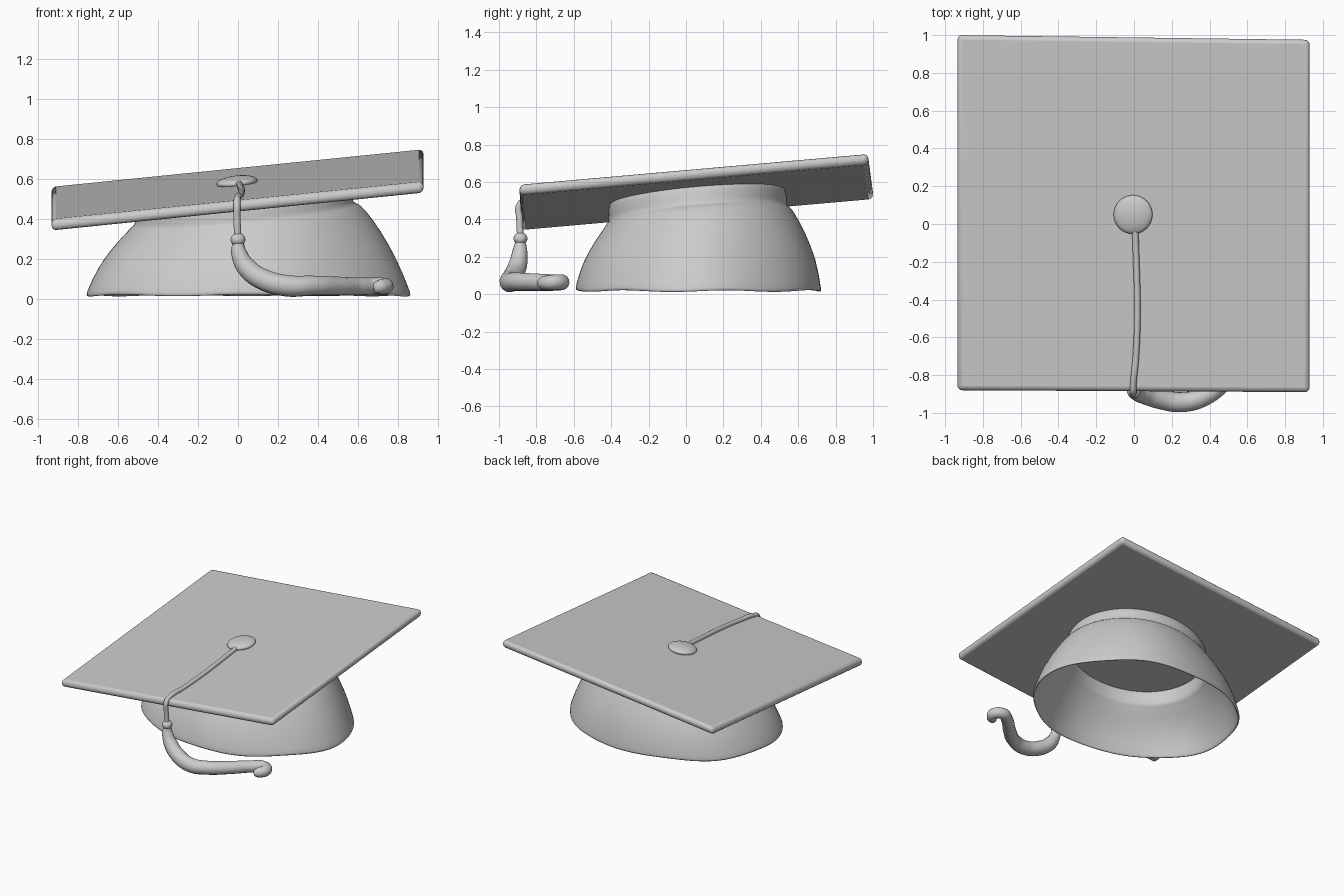
import bpy, bmesh, math
from mathutils import Matrix

if "Cube" in bpy.data.objects:
    bpy.data.objects.remove(bpy.data.objects["Cube"])

SX, SY = 0.102, 0.088           # slope of the tilted board in x and y


def top(x, y):                  # height of the board's upper surface
    return 0.575 + SX * x + SY * (y - 0.05)


def make(name, bm):
    me = bpy.data.meshes.new(name)
    bm.to_mesh(me)
    bm.free()
    ob = bpy.data.objects.new(name, me)
    bpy.context.collection.objects.link(ob)
    return ob


def select(ob):
    bpy.ops.object.select_all(action='DESELECT')
    ob.select_set(True)
    bpy.context.view_layer.objects.active = ob


def tube(name, pts, depth):     # smooth tube through (x, y, z, radius) points
    cu = bpy.data.curves.new(name, 'CURVE')
    cu.dimensions = '3D'
    cu.bevel_depth, cu.bevel_resolution = depth, 5
    cu.resolution_u, cu.use_fill_caps = 8, True
    sp = cu.splines.new('BEZIER')
    sp.bezier_points.add(len(pts) - 1)
    for bp, (x, y, z, r) in zip(sp.bezier_points, pts):
        bp.co = (x, y, z)
        bp.radius = r / depth
        bp.handle_left_type = bp.handle_right_type = 'AUTO'
    ob = bpy.data.objects.new(name, cu)
    bpy.context.collection.objects.link(ob)
    select(ob)
    bpy.ops.object.convert(target='MESH')
    bpy.ops.object.shade_smooth_by_angle(angle=math.radians(50))


def ball(name, loc, scale, tilt=False):
    bm = bmesh.new()
    bmesh.ops.create_uvsphere(bm, u_segments=32, v_segments=16, radius=1)
    for v in bm.verts:
        x, y, z = (a * b for a, b in zip(v.co, scale))
        v.co = (x, y, z + (SX * x + SY * y if tilt else 0))
    bmesh.ops.translate(bm, vec=loc, verts=bm.verts)
    ob = make(name, bm)
    select(ob)
    bpy.ops.object.shade_smooth()


# square board, tilted to one side and to the front
corners = [(-0.935, -0.88), (0.93, -0.89), (0.93, 0.975), (-0.935, 1.0)]
bm = bmesh.new()
lo = [bm.verts.new((x, y, top(x, y) - 0.057)) for x, y in corners]
hi = [bm.verts.new((x, y, top(x, y))) for x, y in corners]
bm.faces.new(lo[::-1])
bm.faces.new(hi)
for i in range(4):
    j = (i + 1) % 4
    bm.faces.new((lo[i], lo[j], hi[j], hi[i]))
board = make("board", bm)
bev = board.modifiers.new("round_edges", 'BEVEL')
bev.width, bev.segments = 0.024, 3
select(board)
bpy.ops.object.shade_smooth_by_angle(angle=math.radians(40))

# hollow cap: rings of (z, centre x, centre y, radius x, radius y, tilt, waviness)
rings = [
    (0.018, 0.045, 0.070, 0.818, 0.660, 0.0, 0.012),
    (0.045, 0.045, 0.070, 0.808, 0.655, 0.0, 0.012),
    (0.170, 0.042, 0.075, 0.755, 0.628, 0.2, 0.014),
    (0.300, 0.038, 0.075, 0.672, 0.565, 0.6, 0.012),
    (0.385, 0.035, 0.070, 0.598, 0.510, 1.0, 0.006),
    (0.412, 0.033, 0.068, 0.570, 0.492, 1.0, 0.003),
    (0.418, 0.030, 0.065, 0.548, 0.478, 1.0, 0.0),
    (0.460, 0.028, 0.062, 0.545, 0.480, 1.0, 0.0),
    (0.525, 0.025, 0.060, 0.535, 0.472, 1.0, 0.0),
]
N = 48
bm = bmesh.new()
prev = None
for k, (z, cx, cy, rx, ry, t, w) in enumerate(rings):
    ring = []
    for i in range(N):
        a = 2 * math.pi * i / N
        f = 1 + w * math.cos(5 * a + 0.6)
        x, y = cx + rx * f * math.cos(a), cy + ry * f * math.sin(a)
        dz = t * (SX * x + SY * (y - 0.05))
        if k < 2:
            dz += 0.005 * math.sin(7 * a)
        ring.append(bm.verts.new((x, y, z + dz)))
    if prev:
        for i in range(N):
            j = (i + 1) % N
            bm.faces.new((prev[i], prev[j], ring[j], ring[i]))
    prev = ring
cap = make("cap", bm)
sol = cap.modifiers.new("thickness", 'SOLIDIFY')
sol.thickness, sol.offset = 0.018, -1
sub = cap.modifiers.new("smooth", 'SUBSURF')
sub.levels = sub.render_levels = 1
select(cap)
bpy.ops.object.shade_smooth()

# button in the middle of the board
ball("button", (-0.005, 0.05, 0.585), (0.103, 0.103, 0.032), tilt=True)

# cord across the board and over its front edge
tube("cord", [(x, y, top(x, y) + 0.008, 0.017) for x, y in
              [(0.005, 0.0), (0.012, -0.2), (0.018, -0.45), (0.01, -0.7), (-0.003, -0.84)]]
     + [(-0.005, -0.888, 0.48, 0.018), (-0.005, -0.89, 0.40, 0.018),
        (0.0, -0.885, 0.30, 0.018)], 0.018)

# knot above the tassel
ball("knot", (0.0, -0.885, 0.297), (0.037, 0.037, 0.034))

# tassel sweeping to the right and curling back at the tip
tube("tassel", [
    (0.0, -0.885, 0.275, 0.030), (0.005, -0.888, 0.23, 0.040),
    (0.045, -0.900, 0.155, 0.051), (0.13, -0.925, 0.095, 0.054),
    (0.25, -0.943, 0.065, 0.054), (0.37, -0.915, 0.066, 0.050),
    (0.50, -0.815, 0.064, 0.047), (0.61, -0.710, 0.062, 0.044),
    (0.69, -0.665, 0.064, 0.042), (0.738, -0.705, 0.064, 0.041),
    (0.715, -0.755, 0.060, 0.038), (0.690, -0.772, 0.059, 0.028),
    (0.680, -0.777, 0.059, 0.008)], 0.05)
